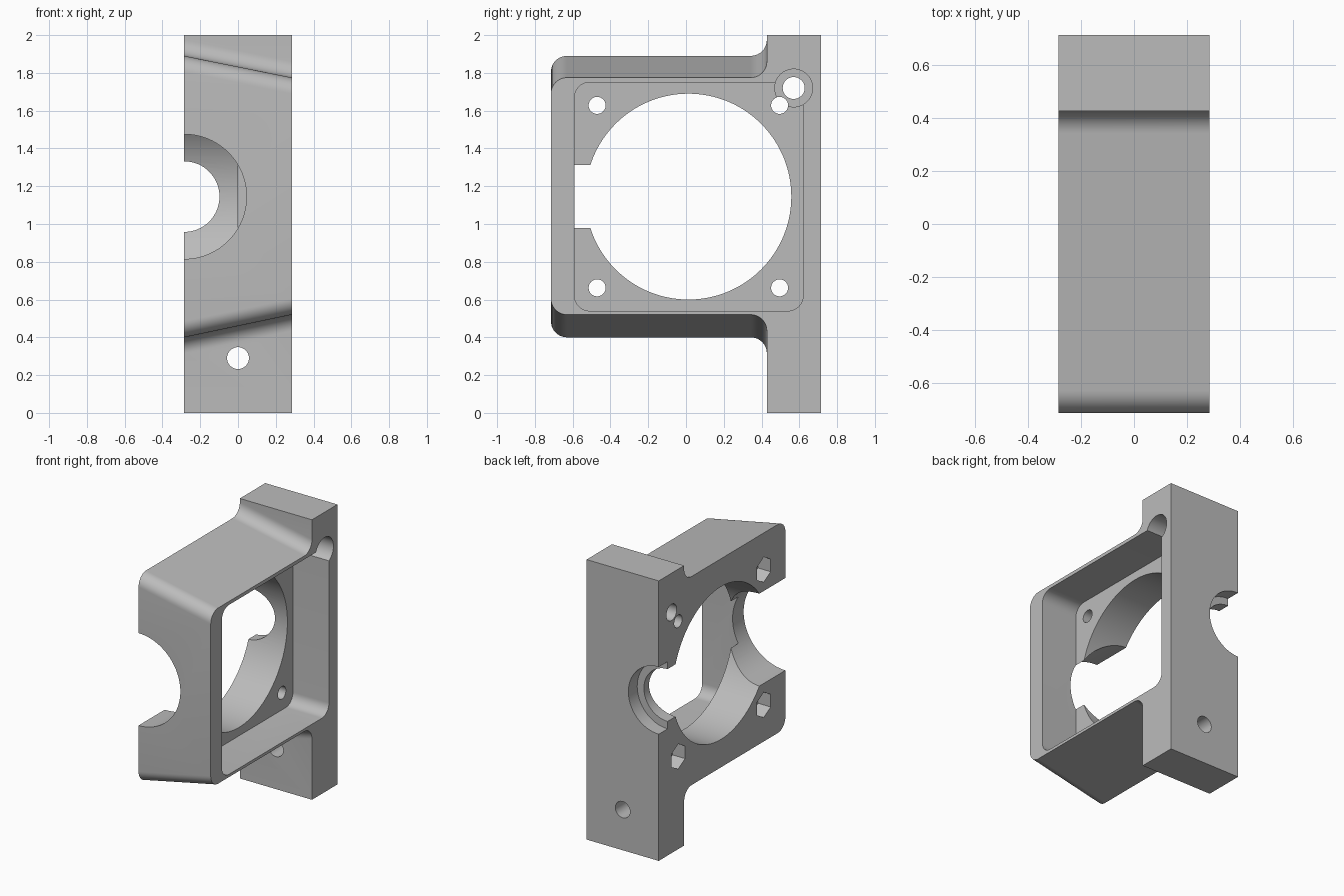
import bpy, bmesh
from math import sin, cos, pi, radians

if "Cube" in bpy.data.objects:
    bpy.data.objects.remove(bpy.data.objects["Cube"], do_unlink=True)

HALF = 0.285            # half thickness along x
DEPTH = 0.715           # half depth along y
MID_Y, MID_Z = 0.0125, 1.145   # centre of the large opening

grey = bpy.data.materials.new("light_grey")
grey.use_nodes = True
grey.diffuse_color = (0.5, 0.5, 0.5, 1)
grey.node_tree.nodes["Principled BSDF"].inputs["Base Color"].default_value = (0.5, 0.5, 0.5, 1)


def arc(cu, cv, r, start, end, steps):
    """Points on an arc, angles in degrees."""
    return [(cu + r * cos(radians(start + (end - start) * i / steps)),
             cv + r * sin(radians(start + (end - start) * i / steps)))
            for i in range(steps + 1)]


def circle(cu, cv, r, n=64, turn=0):
    return arc(cu, cv, r, turn, turn + 360, n)[:-1]


def rounded_rect(u0, u1, v0, v1, r):
    corners = [(u1 - r, v1 - r, 0), (u0 + r, v1 - r, 90),
               (u0 + r, v0 + r, 180), (u1 - r, v0 + r, 270)]
    return [p for cu, cv, a in corners for p in arc(cu, cv, r, a, a + 90, 10)]


def loft(name, ring_a, ring_b):
    """Solid between two rings of equal length."""
    bm = bmesh.new()
    a = [bm.verts.new(p) for p in ring_a]
    b = [bm.verts.new(p) for p in ring_b]
    bm.faces.new(a)
    bm.faces.new(b)
    for i in range(len(a)):
        j = (i + 1) % len(a)
        bm.faces.new((a[i], a[j], b[j], b[i]))
    bmesh.ops.recalc_face_normals(bm, faces=bm.faces)
    mesh = bpy.data.meshes.new(name)
    bm.to_mesh(mesh)
    bm.free()
    obj = bpy.data.objects.new(name, mesh)
    bpy.context.collection.objects.link(obj)
    mesh.materials.append(grey)
    return obj


def along_x(points, x0, x1):
    return [[(x, u, v) for u, v in points] for x in (x0, x1)]


def along_y(points, y0, y1):
    return [[(u, y, v) for u, v in points] for y in (y0, y1)]


def side_profile(low, high, r=0.085, inner=0.428):
    """Upright bar with a filleted block reaching forward."""
    front = -DEPTH
    return ([(DEPTH, 0), (DEPTH, 2), (inner, 2)]
            + arc(inner - r, high + r, r, 0, -90, 10)
            + arc(front + r, high - r, r, 90, 180, 10)
            + arc(front + r, low + r, r, 180, 270, 10)
            + arc(inner - r, low - r, r, 90, 0, 10)
            + [(inner, 0)])


# Main body, tapering towards the left side
ring_right = [(-HALF, y, z) for y, z in side_profile(0.40, 1.89)]
ring_left = [(HALF, y, z) for y, z in side_profile(0.52, 1.775)]
body = loft("mount_body", ring_right, ring_left)

# Square recess, large round opening, front and rear half bores, cross hole
cuts = [
    along_x(rounded_rect(-0.59, 0.62, 0.54, 1.75, 0.08), 0, 0.5),
    along_x(circle(MID_Y, MID_Z, 0.545, 128), -0.5, 0.05),
    along_y(circle(-HALF, MID_Z, 0.33, 96), -0.9, -0.3),
    along_y(circle(-HALF, MID_Z, 0.187), 0.4, 0.9),
    along_y(circle(-HALF, MID_Z, 0.24), DEPTH - 0.1, 0.9),
    along_y(circle(0, 0.29, 0.058, 48), 0.3, 0.9),
    # Corner screw hole with a wide counterbore
    along_x(circle(0.57, 1.72, 0.058, 48), -0.5, 0.5),
    along_x(circle(0.57, 1.72, 0.1), -0.05, 0.5),
]

# Four fixing holes, three with hexagonal nut pockets
for sy in (-1, 1):
    for sz in (-1, 1):
        y, z = MID_Y + sy * 0.483, MID_Z + sz * 0.483
        cuts.append(along_x(circle(y, z, 0.045, 40), -0.5, 0.1))
        if (sy, sz) != (1, 1):
            cuts.append(along_x(circle(y, z, 0.09, 6, 90), -0.5, -HALF + 0.1))

bpy.ops.object.select_all(action='DESELECT')
bpy.context.view_layer.objects.active = body
body.select_set(True)
for rings in cuts:
    cutter = loft("cutter", *rings)
    cutter.hide_render = True
    mod = body.modifiers.new("cut", 'BOOLEAN')
    mod.operation = 'DIFFERENCE'
    mod.solver = 'EXACT'
    mod.object = cutter
    bpy.ops.object.modifier_apply(modifier=mod.name)
    bpy.data.objects.remove(cutter, do_unlink=True)

bpy.ops.object.shade_smooth_by_angle(angle=radians(30))
